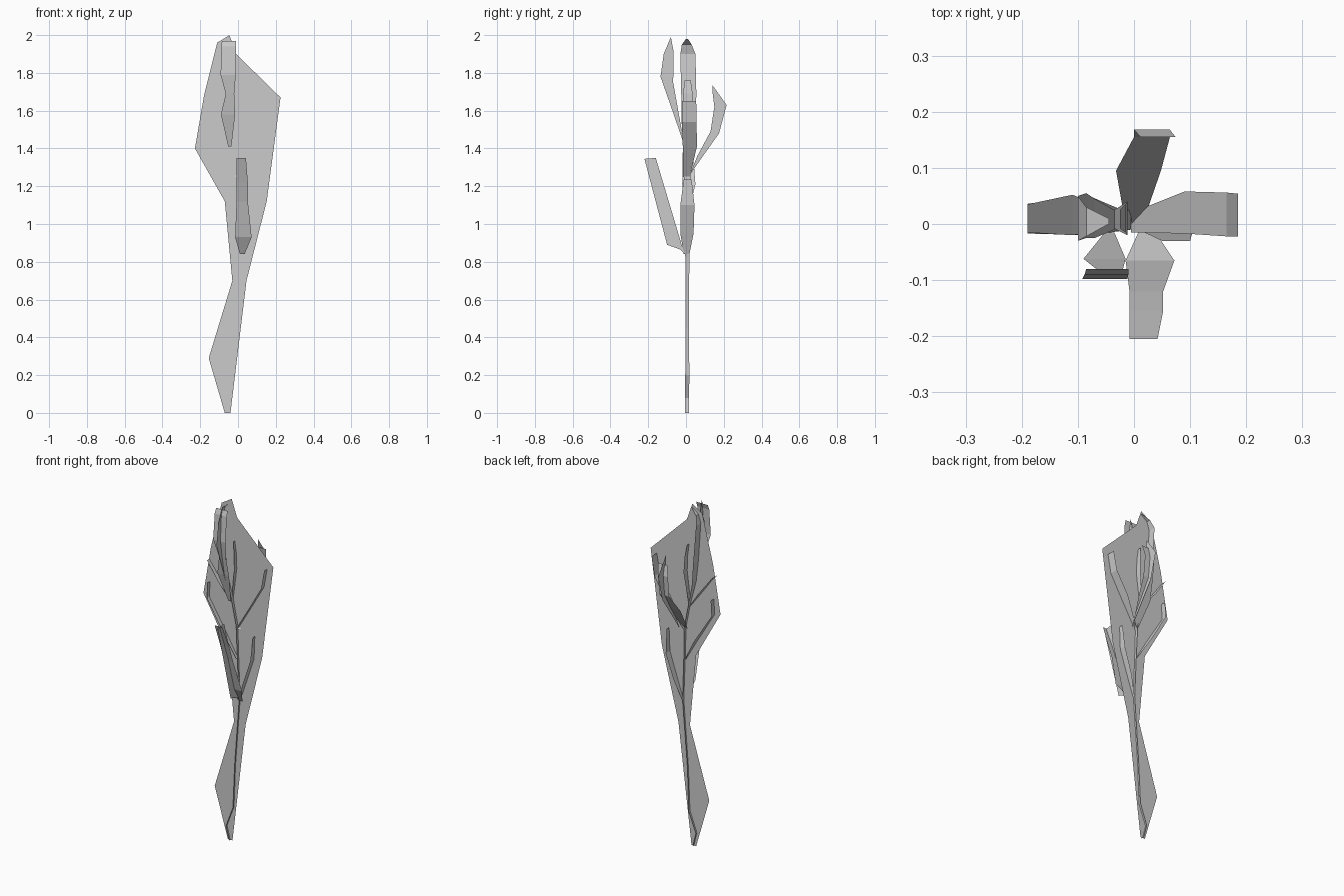
import bpy


def make_object(name, verts, faces):
    mesh = bpy.data.meshes.new(name)
    mesh.from_pydata(verts, [], faces)
    obj = bpy.data.objects.new(name, mesh)
    bpy.context.collection.objects.link(obj)


def card_xz(name, outline, y):
    make_object(name, [(x, y, z) for x, z in outline], [list(range(len(outline)))])


def card_yz(name, outline, x):
    make_object(name, [(x, y, z) for y, z in outline], [list(range(len(outline)))])


def ribbon(name, rows):
    """Bent strip; each row is (left corner, right corner)."""
    verts = [p for row in rows for p in row]
    faces = [(2 * i, 2 * i + 1, 2 * i + 3, 2 * i + 2) for i in range(len(rows) - 1)]
    make_object(name, verts, faces)


def ribbon_y(name, path):
    # path: x, z, near y, far y
    ribbon(name, [((x, a, z), (x, b, z)) for x, z, a, b in path])


def ribbon_x(name, path):
    # path: y, z, left x, right x
    ribbon(name, [((a, y, z), (b, y, z)) for y, z, a, b in path])


# Large flat card carrying the whole plant silhouette
card_xz("main_card", [
    (-0.07, 0), (-0.04, 0), (0.045, 0.7), (0.152, 1.12), (0.225, 1.67),
    (-0.01, 1.9), (-0.045, 2.0), (-0.11, 1.96), (-0.18, 1.68),
    (-0.228, 1.4), (-0.07, 1.12), (-0.03, 0.7), (-0.155, 0.29)], 0.006)

# Narrow stem strip crossing the card
ribbon_y("stem", [
    (-0.055, 0.0, -0.004, 0.016), (-0.075, 0.08, -0.004, 0.016),
    (-0.03, 0.2, -0.004, 0.018), (-0.02, 0.45, -0.003, 0.015),
    (0.01, 0.84, -0.004, 0.018), (0.0, 1.1, -0.008, 0.02),
    (-0.005, 1.27, -0.01, 0.025), (-0.035, 1.42, -0.012, 0.025)])

# Side leaf strips, bending out along x
ribbon_y("lower_right_leaf", [
    (0.012, 0.84, -0.012, 0.018), (0.05, 0.95, -0.03, 0.04),
    (0.10, 1.1, -0.03, 0.045), (0.105, 1.235, -0.012, 0.03)])
ribbon_y("upper_right_leaf", [
    (-0.005, 1.25, -0.015, 0.02), (0.09, 1.41, -0.017, 0.058),
    (0.165, 1.54, -0.022, 0.056), (0.185, 1.65, -0.022, 0.054)])
ribbon_y("lower_left_leaf", [
    (-0.005, 1.08, -0.01, 0.018), (-0.08, 1.21, -0.02, 0.05),
    (-0.19, 1.39, -0.017, 0.036), (-0.185, 1.48, -0.017, 0.036)])
ribbon_y("upper_left_leaf", [
    (-0.035, 1.4, -0.008, 0.025), (-0.11, 1.5, -0.02, 0.052),
    (-0.19, 1.61, -0.015, 0.035)])
ribbon_y("middle_leaf", [
    (-0.035, 1.42, -0.008, 0.025), (-0.012, 1.6, -0.02, 0.04),
    (-0.015, 1.69, -0.015, 0.035), (-0.025, 1.76, -0.008, 0.025)])
ribbon_y("top_leaf", [
    (-0.035, 1.42, -0.01, 0.025), (-0.07, 1.55, -0.025, 0.045),
    (-0.085, 1.68, -0.025, 0.055), (-0.10, 1.9, -0.03, 0.05),
    (-0.085, 1.95, -0.022, 0.03), (-0.045, 1.98, 0.0, 0.01)])

# Front lower leaf: strip and crossing card
ribbon_x("front_leaf", [
    (-0.01, 0.84, 0.01, 0.035), (-0.065, 0.93, -0.015, 0.072),
    (-0.12, 1.12, -0.008, 0.052), (-0.155, 1.22, -0.008, 0.052),
    (-0.205, 1.35, -0.008, 0.042)])
card_yz("front_leaf_card", [
    (-0.005, 0.84), (-0.03, 0.865), (-0.1, 0.89), (-0.22, 1.345),
    (-0.16, 1.35), (-0.02, 0.88)], 0.022)

# Front top leaf: strip and crossing card
ribbon_x("front_top_leaf", [
    (-0.015, 1.41, -0.052, -0.035), (-0.062, 1.58, -0.09, -0.015),
    (-0.082, 1.69, -0.065, -0.02), (-0.098, 1.79, -0.092, -0.012),
    (-0.09, 1.94, -0.088, -0.01), (-0.08, 1.97, -0.085, -0.01)])
card_yz("front_top_leaf_card", [
    (-0.01, 1.42), (-0.065, 1.58), (-0.135, 1.78), (-0.118, 1.9),
    (-0.08, 1.99), (-0.065, 1.91), (-0.068, 1.75), (-0.025, 1.51)], -0.045)

# Back leaf: strip and crossing card
ribbon_x("back_leaf", [
    (0.0, 1.25, -0.015, 0.015), (0.095, 1.4, -0.032, 0.048),
    (0.155, 1.5, 0.0, 0.064), (0.168, 1.62, 0.0, 0.064),
    (0.155, 1.68, 0.012, 0.074)])
card_yz("back_leaf_card", [
    (0.02, 1.26), (0.09, 1.36), (0.175, 1.48), (0.215, 1.63),
    (0.14, 1.735), (0.14, 1.7), (0.15, 1.62), (0.13, 1.49), (0.06, 1.36)], 0.03)
